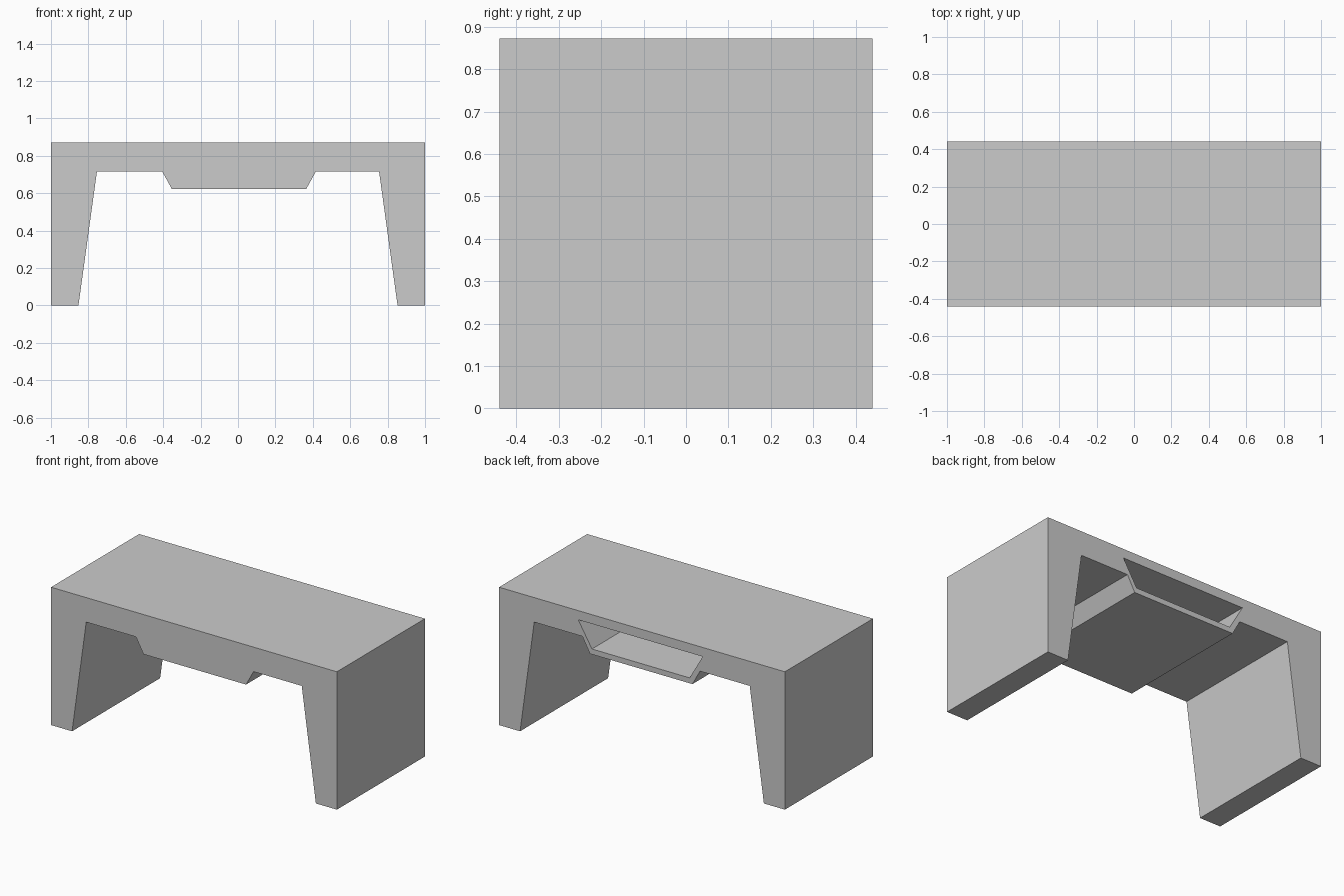
import bpy, bmesh

if "Cube" in bpy.data.objects:
    bpy.data.objects.remove(bpy.data.objects["Cube"])


def prism(name, profile, y0, y1):
    """Extrude an x-z profile along y into a closed solid."""
    bm = bmesh.new()
    face = bm.faces.new([bm.verts.new((x, y0, z)) for x, z in profile])
    ext = bmesh.ops.extrude_face_region(bm, geom=[face])
    verts = [v for v in ext["geom"] if isinstance(v, bmesh.types.BMVert)]
    bmesh.ops.translate(bm, verts=verts, vec=(0, y1 - y0, 0))
    bmesh.ops.recalc_face_normals(bm, faces=bm.faces)
    mesh = bpy.data.meshes.new(name)
    bm.to_mesh(mesh)
    bm.free()
    obj = bpy.data.objects.new(name, mesh)
    bpy.context.collection.objects.link(obj)
    return obj


HALF_DEPTH = 0.44
TOP = 0.872

# Desk body: tapered legs, top slab and the hanging tray in one outline
desk = prism("desk_body", [
    (-1, 0), (-0.853, 0), (-0.754, 0.717),
    (-0.406, 0.717), (-0.353, 0.621), (0.364, 0.621), (0.417, 0.717),
    (0.754, 0.717), (0.853, 0), (1, 0), (1, TOP), (-1, TOP),
], -HALF_DEPTH, HALF_DEPTH)

# Tray compartment: open at the back, closed by a thin front wall
cutter = prism("tray_cutter", [
    (-0.333, 0.655), (0.35, 0.655), (0.446, 0.814), (-0.425, 0.814),
], -HALF_DEPTH + 0.035, HALF_DEPTH + 0.1)
cutter.hide_render = True

cut = desk.modifiers.new("tray_opening", 'BOOLEAN')
cut.operation = 'DIFFERENCE'
cut.solver = 'EXACT'
cut.object = cutter

# Bake the cut and drop the helper
bpy.context.view_layer.objects.active = desk
bpy.ops.object.modifier_apply(modifier=cut.name)
bpy.data.objects.remove(cutter, do_unlink=True)
